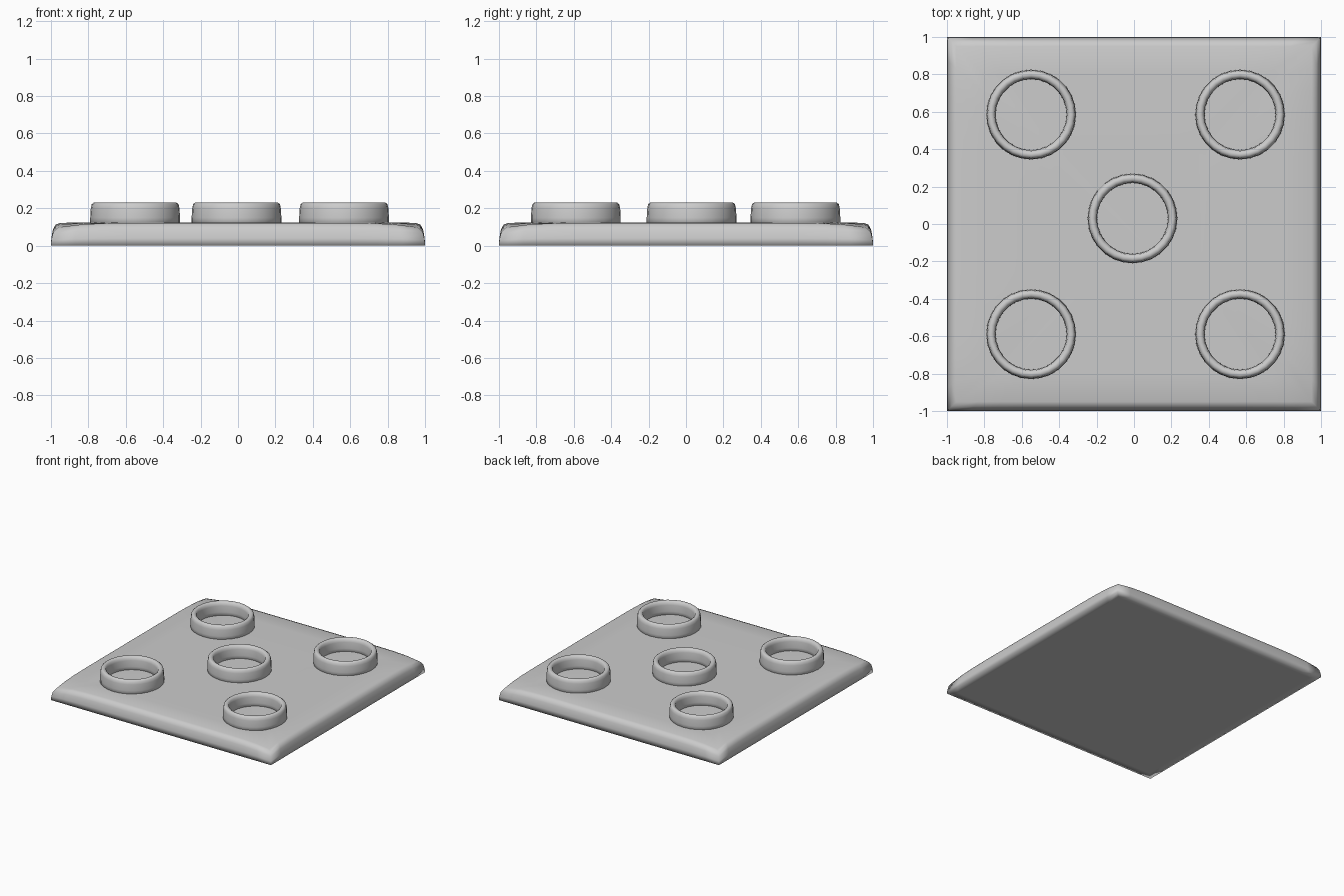
import bpy, bmesh, math

if "Cube" in bpy.data.objects:
    bpy.data.objects.remove(bpy.data.objects["Cube"])


def finish(name, bm):
    bmesh.ops.recalc_face_normals(bm, faces=bm.faces)
    mesh = bpy.data.meshes.new(name)
    bm.to_mesh(mesh)
    bm.free()
    for p in mesh.polygons:
        p.use_smooth = True
    obj = bpy.data.objects.new(name, mesh)
    bpy.context.collection.objects.link(obj)
    return obj


def bridge(bm, a, b):
    n = len(a)
    for i in range(n):
        j = (i + 1) % n
        bm.faces.new((a[i], a[j], b[j], b[i]))


# Square loop of points whose height sags towards the corners
def square_loop(bm, half, z, sag, n=16):
    pts = []
    for k in range(4):
        for i in range(n):
            u, v = half * (-1 + 2 * i / n), -half
            for _ in range(k):
                u, v = -v, u
            pts.append((u, v))
    verts = []
    for x, y in pts:
        corner = min(abs(x), abs(y)) / half
        verts.append(bm.verts.new((x, y, z - sag * corner ** 8)))
    return verts


# Soft-edged base plate: (half size, height, corner sag) from bottom to top
bm = bmesh.new()
profile = [(0.94, 0, 0), (1.0, 0, 0), (0.998, 0.04, 0.01), (0.99, 0.085, 0.02),
           (0.975, 0.113, 0.025), (0.95, 0.122, 0.022), (0.8, 0.125, 0.004),
           (0.4, 0.125, 0)]
loops = [square_loop(bm, *p) for p in profile]
for a, b in zip(loops, loops[1:]):
    bridge(bm, a, b)
bm.faces.new(loops[0])
bm.faces.new(loops[-1])
finish("base_plate", bm)


# Raised hollow stud: lathed wall with a rounded rim
def stud_ring(name, x, y, segs=28):
    bm = bmesh.new()
    wall = [(0.24, 0.1), (0.24, 0.15), (0.237, 0.2), (0.232, 0.222), (0.222, 0.23),
            (0.208, 0.23), (0.196, 0.222), (0.191, 0.2), (0.189, 0.15), (0.189, 0.1)]
    rings = []
    for r, z in wall:
        rings.append([bm.verts.new((r * math.cos(2 * math.pi * i / segs),
                                    r * math.sin(2 * math.pi * i / segs), z))
                      for i in range(segs)])
    for a, b in zip(rings, rings[1:]):
        bridge(bm, a, b)
    bridge(bm, rings[-1], rings[0])
    finish(name, bm).location = (x, y, 0)


stud_ring("stud_centre", -0.008, 0.03)
for side, x in (("left", -0.55), ("right", 0.567)):
    for end, y in (("front", -0.589), ("back", 0.585)):
        stud_ring(f"stud_{end}_{side}", x, y)
